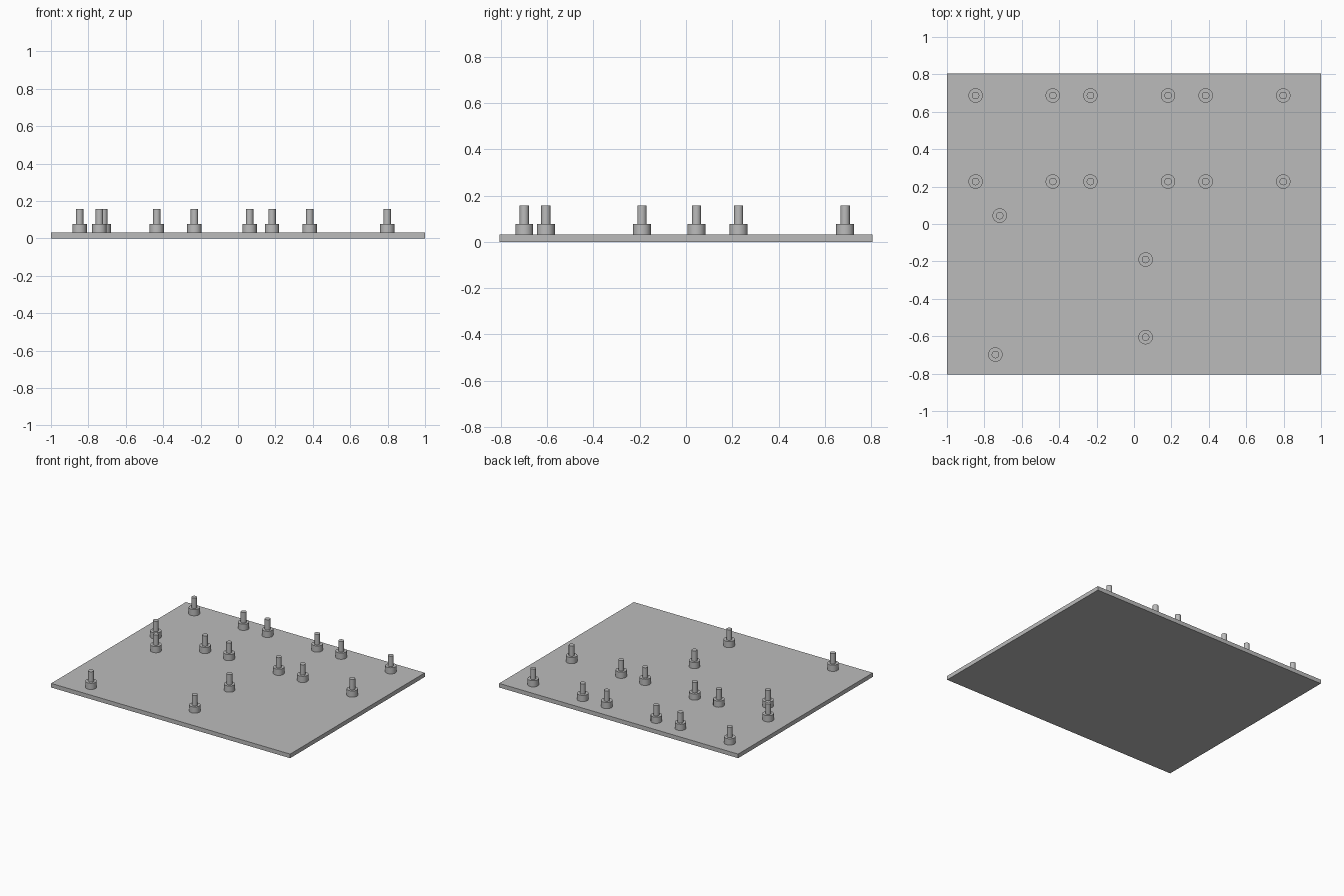
import bpy
import bmesh
from mathutils import Matrix, Vector

cube = bpy.data.objects.get("Cube")
if cube:
    bpy.data.objects.remove(cube, do_unlink=True)

# Single plain grey
grey = bpy.data.materials.new("grey")
grey.use_nodes = True
grey.diffuse_color = (0.5, 0.5, 0.5, 1)
grey.node_tree.nodes["Principled BSDF"].inputs["Base Color"].default_value = grey.diffuse_color

HALF_DEPTH = 0.805
PLATE_TOP, COLLAR_TOP, PIN_TOP = 0.031, 0.078, 0.156
COLLAR_RADIUS, PIN_RADIUS = 0.0385, 0.02


def finish(bm, name):
    mesh = bpy.data.meshes.new(name)
    bm.to_mesh(mesh)
    bm.free()
    mesh.materials.append(grey)
    obj = bpy.data.objects.new(name, mesh)
    bpy.context.collection.objects.link(obj)
    return obj


# Base plate
bm = bmesh.new()
bmesh.ops.create_cube(bm, size=1)
bmesh.ops.scale(bm, vec=(2, 2 * HALF_DEPTH, PLATE_TOP), verts=bm.verts)
bmesh.ops.translate(bm, vec=(0, 0, PLATE_TOP / 2), verts=bm.verts)
finish(bm, "base_plate")


# Stepped standoff: turned profile, wide collar then narrow pin
def standoff_mesh():
    bm = bmesh.new()
    profile = [(0, PLATE_TOP), (COLLAR_RADIUS, PLATE_TOP), (COLLAR_RADIUS, COLLAR_TOP),
               (PIN_RADIUS, COLLAR_TOP), (PIN_RADIUS, PIN_TOP), (0, PIN_TOP)]
    verts = [bm.verts.new((r, 0, z)) for r, z in profile]
    edges = [bm.edges.new(pair) for pair in zip(verts, verts[1:])]
    bmesh.ops.spin(bm, geom=verts + edges, cent=(0, 0, 0), axis=(0, 0, 1),
                   angle=6.283185307, steps=32)
    bmesh.ops.remove_doubles(bm, verts=bm.verts, dist=0.0001)
    bmesh.ops.recalc_face_normals(bm, faces=bm.faces)
    return bm


# Two rows of six, plus four loose ones at the front
spots = [(x, y) for y in (0.687, 0.227)
         for x in (-0.847, -0.434, -0.233, 0.182, 0.383, 0.798)]
spots += [(-0.718, 0.045), (0.062, -0.19), (0.062, -0.605), (-0.741, -0.698)]

first = finish(standoff_mesh(), "standoff")
bpy.ops.object.select_all(action="DESELECT")
first.select_set(True)
bpy.context.view_layer.objects.active = first
bpy.ops.object.shade_smooth_by_angle()
first.location = (*spots[0], 0)
for x, y in spots[1:]:
    copy = bpy.data.objects.new("standoff", first.data)
    copy.location = (x, y, 0)
    bpy.context.collection.objects.link(copy)
